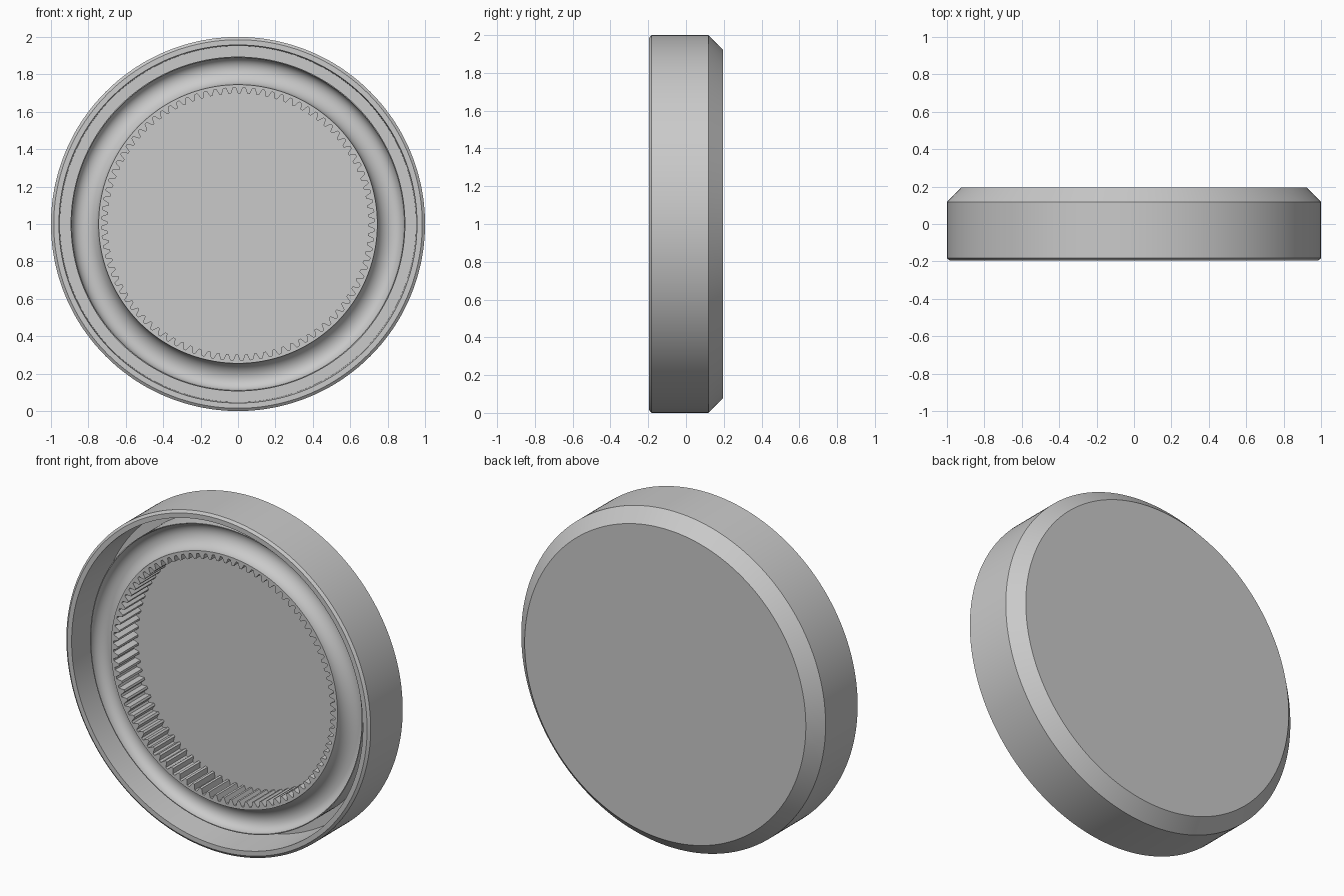
import bpy
import bmesh
import math

old = bpy.data.objects.get("Cube")
if old:
    bpy.data.objects.remove(old, do_unlink=True)

TEETH = 88
STEPS = TEETH * 4          # four outline points per tooth
FLOOR = 0.06               # depth of the inner floor

grey = bpy.data.materials.new("plain_grey")
grey.use_nodes = True
colour = (0.59, 0.59, 0.59, 1)
grey.diffuse_color = colour
grey.node_tree.nodes["Principled BSDF"].inputs["Base Color"].default_value = colour


def add_ring(bm, radius, y):
    """Closed loop around the y axis; radius may depend on the step."""
    loop = []
    for i in range(STEPS):
        a = 2 * math.pi * i / STEPS
        r = radius(i) if callable(radius) else radius
        loop.append(bm.verts.new((r * math.sin(a), y, 1 + r * math.cos(a))))
    return loop


def turned(name, profile, close_start=False, close_end=False):
    """Loft rings along a profile of (radius, y) pairs."""
    bm = bmesh.new()
    rings = [add_ring(bm, r, y) for r, y in profile]
    for a, b in zip(rings, rings[1:]):
        for i in range(STEPS):
            j = (i + 1) % STEPS
            bm.faces.new((a[i], a[j], b[j], b[i]))
    if close_start:
        bm.faces.new(rings[0][::-1])
    if close_end:
        bm.faces.new(rings[-1])
    mesh = bpy.data.meshes.new(name)
    bm.to_mesh(mesh)
    bm.free()
    mesh.materials.append(grey)
    obj = bpy.data.objects.new(name, mesh)
    bpy.context.collection.objects.link(obj)
    bpy.ops.object.select_all(action="DESELECT")
    obj.select_set(True)
    bpy.context.view_layer.objects.active = obj
    bpy.ops.object.shade_smooth_by_angle(angle=math.radians(25))


def tooth(i):
    """Trapezoid teeth pointing inward."""
    return 0.698 if i % 4 in (0, 1) else 0.729


# Outer shell: back plate, chamfer, rim, slightly drafted inner wall and floor
turned("outer_shell", [
    (0.924, 0.195), (1, 0.118), (1, -0.183), (0.985, -0.195),
    (0.957, -0.195), (0.952, FLOOR)], close_start=True, close_end=True)

# Inner ring: outer wall, rounded groove, flat lip and internal teeth
groove = []
for k in range(17):
    t = math.pi * k / 16
    groove.append((0.8175 + 0.0725 * math.cos(t),
                   -0.12 + 0.01 * math.cos(t) + 0.07 * math.sin(t)))
turned("toothed_ring", [(0.895, FLOOR), (0.895, -0.11)] + groove
       + [(tooth, -0.13), (tooth, FLOOR)])
